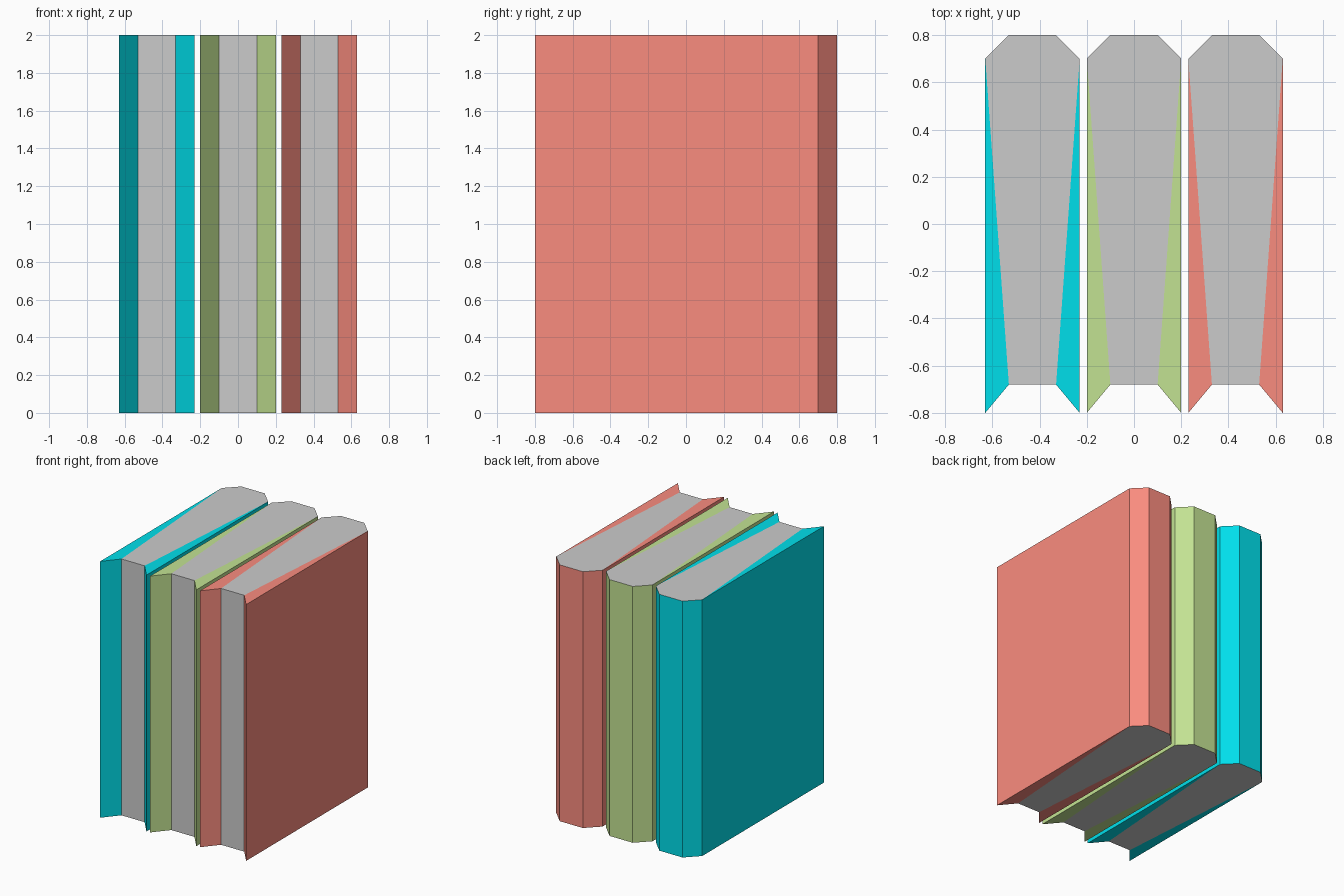
import bpy

if "Cube" in bpy.data.objects:
    bpy.data.objects.remove(bpy.data.objects["Cube"])

HEIGHT = 2.0
SPACING = 0.43

# Plan outline of one book, counter-clockwise seen from above
OUTLINE = [(0.2, -0.8), (0.2, 0.7), (0.1, 0.8), (-0.1, 0.8),
           (-0.2, 0.7), (-0.2, -0.8), (-0.1, -0.68), (0.1, -0.68)]
N = len(OUTLINE)


def shell(name, walls, caps, x, material=None):
    """Raise the chosen outline edges into walls and close the given caps."""
    verts = [(px, py, z) for z in (0, HEIGHT) for px, py in OUTLINE]
    faces = []
    for i in walls:
        j = (i + 1) % N
        faces.append((i, j, j + N, i + N))
    for cap in caps:
        faces.append(tuple(i + N for i in cap))
        faces.append(tuple(reversed(cap)))
    # Keep only the corners this part uses
    used = sorted({i for f in faces for i in f})
    index = {old: new for new, old in enumerate(used)}
    mesh = bpy.data.meshes.new(name)
    mesh.from_pydata([verts[i] for i in used], [],
                     [[index[i] for i in f] for f in faces])
    if material:
        mesh.materials.append(material)
    obj = bpy.data.objects.new(name, mesh)
    obj.location.x = x
    bpy.context.collection.objects.link(obj)


books = [("blue", (0.0, 0.737, 0.831, 1)),
         ("green", (0.545, 0.765, 0.29, 1)),
         ("red", (0.957, 0.263, 0.212, 1))]

for n, (label, colour) in enumerate(books):
    x = (n - 1) * SPACING
    mat = bpy.data.materials.new(label + "_cover")
    mat.diffuse_color = colour
    mat.use_nodes = True
    mat.node_tree.nodes["Principled BSDF"].inputs["Base Color"].default_value = mat.diffuse_color
    # Cover: boards tapering towards the bevelled spine
    shell(label + "_book_cover", [0, 1, 2, 3, 4, 5, 7],
          [(7, 0, 1), (4, 5, 6)], x, mat)
    # Page block: recessed fore edge, top and bottom
    shell(label + "_book_pages", [6], [(1, 2, 3, 4, 6, 7)], x)
